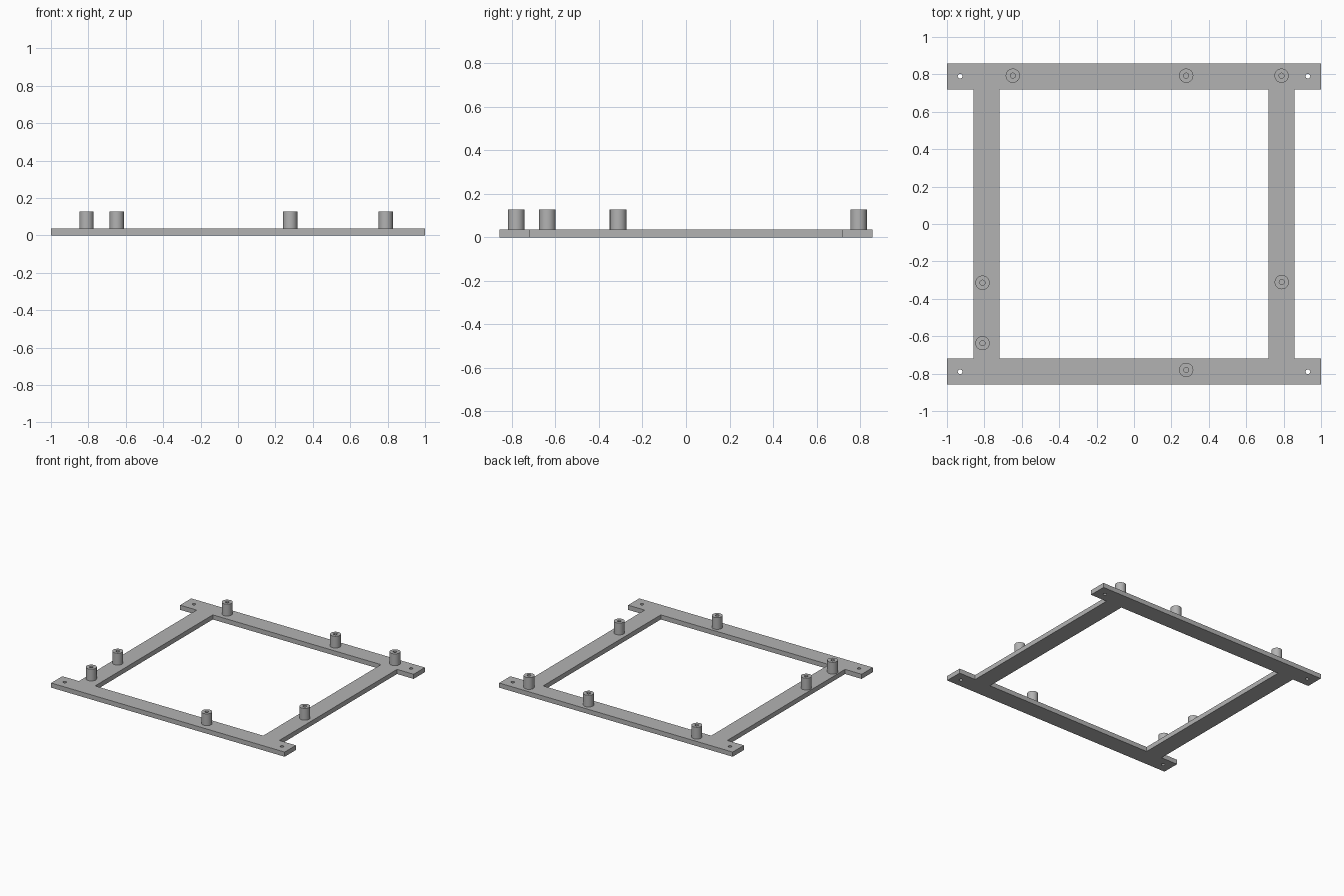
import bpy, bmesh, math

if "Cube" in bpy.data.objects:
    bpy.data.objects.remove(bpy.data.objects["Cube"])

PLATE_Z = 0.036   # frame thickness
POST_Z = 0.127    # top of the standoffs
SIDES = 40

grey = bpy.data.materials.new("light grey")
grey.diffuse_color = (0.45, 0.45, 0.45, 1)
grey.use_nodes = True
grey.node_tree.nodes["Principled BSDF"].inputs["Base Color"].default_value = grey.diffuse_color


def new_object(name, bm):
    bmesh.ops.recalc_face_normals(bm, faces=bm.faces)
    mesh = bpy.data.meshes.new(name)
    bm.to_mesh(mesh)
    bm.free()
    mesh.materials.append(grey)
    obj = bpy.data.objects.new(name, mesh)
    bpy.context.collection.objects.link(obj)
    return obj


def select_only(obj):
    bpy.ops.object.select_all(action='DESELECT')
    obj.select_set(True)
    bpy.context.view_layer.objects.active = obj


def extruded(name, loops):
    """Extrude an outline plus inner loops into a solid of plate thickness."""
    bm = bmesh.new()
    edges = []
    for loop in loops:
        vs = [bm.verts.new((x, y, 0)) for x, y in loop]
        edges += [bm.edges.new((vs[i - 1], vs[i])) for i in range(len(vs))]
    bmesh.ops.triangle_fill(bm, edges=edges, use_beauty=True)
    faces = bm.faces[:]
    ext = bmesh.ops.extrude_face_region(bm, geom=faces, use_keep_orig=True)
    top = [g for g in ext["geom"] if isinstance(g, bmesh.types.BMVert)]
    bmesh.ops.translate(bm, verts=top, vec=(0, 0, PLATE_Z))
    return new_object(name, bm)


def circle(cx, cy, r, n=24):
    return [(cx + r * math.cos(2 * math.pi * i / n),
             cy + r * math.sin(2 * math.pi * i / n)) for i in range(n)]


# Frame: two long bars with ears, two side bars, screw hole in each ear
X0, X1, X2 = 0.72, 0.858, 1.0
Y0, Y1 = 0.72, 0.857
half = [(X2, -Y1), (X2, -Y0), (X1, -Y0), (X1, Y0), (X2, Y0), (X2, Y1)]
outline = half + [(-x, y) for x, y in reversed(half)]
window = [(-X0, -Y0), (X0, -Y0), (X0, Y0), (-X0, Y0)]
holes = [circle(sx * 0.93, sy * 0.79, 0.0125) for sx in (-1, 1) for sy in (-1, 1)]
extruded("frame", [outline, window] + holes)


# Hollow standoffs: rectangle profile swept round the post axis
def standoff(name, x, y, r_out=0.038, r_in=0.0135):
    profile = [(r_out, PLATE_Z), (r_out, POST_Z), (r_in, POST_Z), (r_in, PLATE_Z)]
    bm = bmesh.new()
    rings = []
    for r, z in profile:
        rings.append([bm.verts.new((px, py, z)) for px, py in circle(0, 0, r, SIDES)])
    for k in range(4):
        a, b = rings[k - 1], rings[k]
        for i in range(SIDES):
            bm.faces.new((a[i - 1], a[i], b[i], b[i - 1]))
    obj = new_object(name, bm)
    obj.location = (x, y, 0)
    select_only(obj)
    bpy.ops.object.shade_smooth_by_angle(angle=math.radians(30))


posts = [(-0.648, 0.793), (0.279, 0.793), (0.789, 0.793), (-0.81, -0.314),
         (-0.81, -0.637), (0.79, -0.311), (0.279, -0.78)]
for i, (x, y) in enumerate(posts, 1):
    standoff(f"standoff_{i}", x, y)
